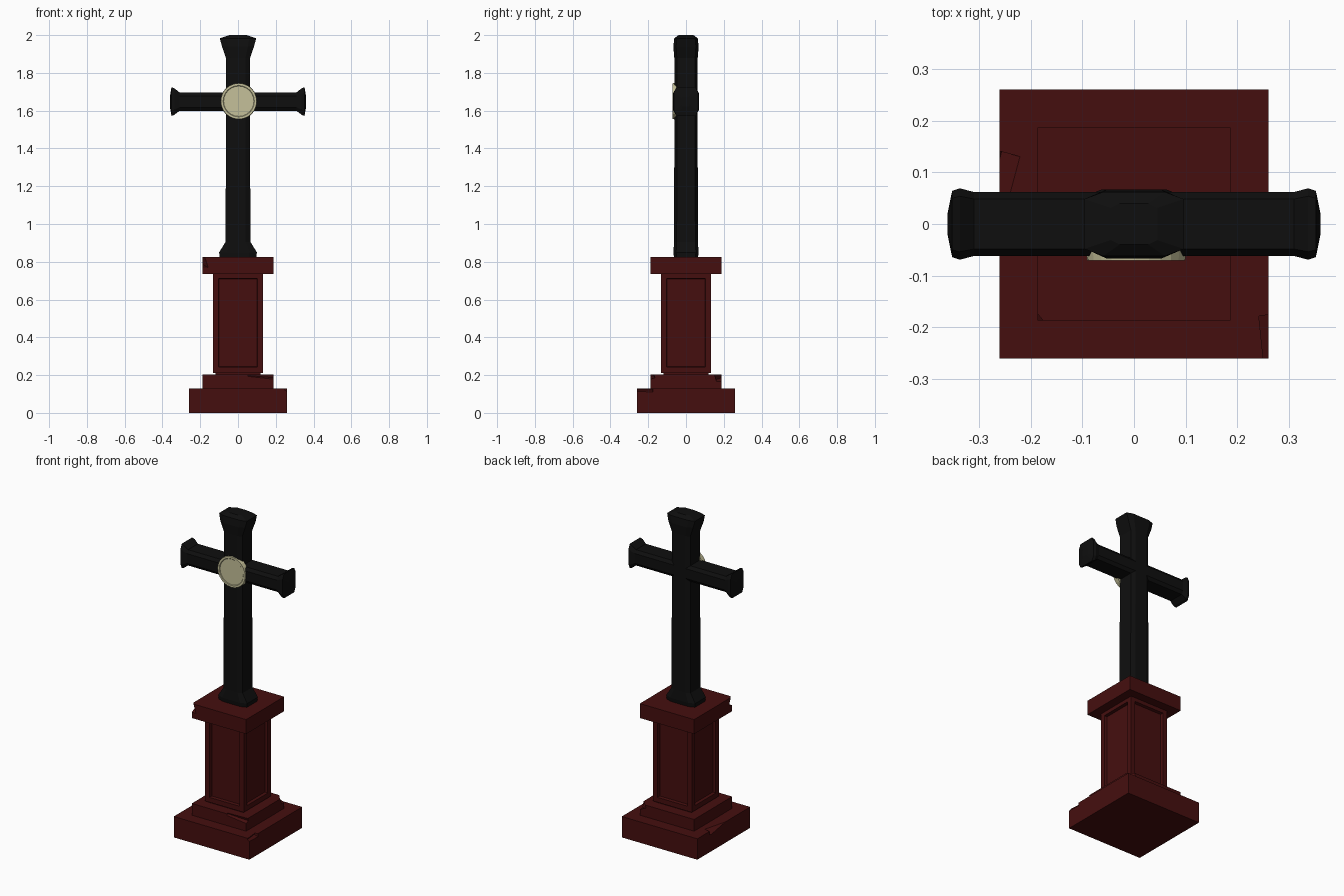
import bpy, bmesh, math
from mathutils import Matrix, Vector, Euler

if "Cube" in bpy.data.objects:
    bpy.data.objects.remove(bpy.data.objects["Cube"])


def material(name, rgb):
    m = bpy.data.materials.new(name)
    m.diffuse_color = (*rgb, 1)
    m.use_nodes = True
    m.node_tree.nodes["Principled BSDF"].inputs["Base Color"].default_value = m.diffuse_color
    return m


RED = material("dark red stone", (0.060, 0.0045, 0.0045))
BLACK = material("black iron", (0.0045, 0.0045, 0.0045))
CREAM = material("pale cream", (0.56, 0.53, 0.32))


def finish(name, bm, mat):
    bmesh.ops.recalc_face_normals(bm, faces=bm.faces[:])
    me = bpy.data.meshes.new(name)
    bm.to_mesh(me)
    bm.free()
    me.materials.append(mat)
    ob = bpy.data.objects.new(name, me)
    bpy.context.collection.objects.link(ob)
    return ob


def block_bm(half, z0, z1):
    bm = bmesh.new()
    bmesh.ops.create_cube(bm, size=1, matrix=Matrix.Translation((0, 0, (z0 + z1) / 2))
                          @ Matrix.Diagonal((half * 2, half * 2, z1 - z0, 1)))
    return bm


def chip(ob, at, size, rot):
    # broken edge: subtract a small tilted block
    bm = bmesh.new()
    bmesh.ops.create_cube(bm, size=1, matrix=Matrix.LocRotScale(
        Vector(at), Euler([math.radians(a) for a in rot]), Vector(size)))
    cutter = finish("chip_cutter", bm, RED)
    cutter.hide_render = True
    mod = ob.modifiers.new("chip", 'BOOLEAN')
    mod.operation, mod.solver, mod.object = 'DIFFERENCE', 'EXACT', cutter
    bpy.context.view_layer.objects.active = ob
    bpy.ops.object.modifier_apply(modifier=mod.name)
    bpy.data.objects.remove(cutter)


def bar(name, stations, place):
    # loft of chamfered rectangles: (position, half width, half depth)
    bm = bmesh.new()
    rings = []
    for p, w, d in stations:
        fw, fd = w * 0.62, d * 0.78
        pts = [(w, -fd), (w, fd), (fw, d), (-fw, d), (-w, fd), (-w, -fd), (-fw, -d), (fw, -d)]
        rings.append([bm.verts.new(place(a, b, p)) for a, b in pts])
    for r, s in zip(rings, rings[1:]):
        for i in range(8):
            j = (i + 1) % 8
            bm.faces.new((r[i], r[j], s[j], s[i]))
    bm.faces.new(rings[0])
    bm.faces.new(rings[-1])
    return finish(name, bm, BLACK)


# Pedestal
plinth = finish("plinth", block_bm(0.26, 0, 0.13), RED)
step = finish("step", block_bm(0.187, 0.13, 0.203), RED)
finish("neck", block_bm(0.12, 0.195, 0.22), RED)
cap = finish("cap", block_bm(0.187, 0.735, 0.825), RED)

# Shaft with recessed panels on its four sides
bm = block_bm(0.133, 0.212, 0.742)
sides = [f for f in bm.faces if abs(f.normal.z) < 0.5]
bmesh.ops.inset_individual(bm, faces=sides, thickness=0.043)
bmesh.ops.inset_individual(bm, faces=sides, thickness=0.004, depth=-0.018)
finish("panelled_shaft", bm, RED)

# Broken edges and corners
chip(plinth, (-0.267, 0.06, 0.142), (0.06, 0.16, 0.05), (0, -35, -15))
chip(plinth, (0.272, -0.235, 0.135), (0.04, 0.12, 0.05), (0, 25, 6))
chip(step, (0.13, -0.197, 0.197), (0.15, 0.05, 0.03), (20, 5, 4))
chip(step, (0.195, 0.19, 0.195), (0.07, 0.05, 0.06), (15, 20, 40))
chip(cap, (-0.195, -0.19, 0.81), (0.07, 0.04, 0.07), (15, 20, -45))

# Cross with flared ends
bar("cross_post", [(0.825, 0.097, 0.064), (0.85, 0.1, 0.067), (0.905, 0.066, 0.063),
                   (1.4, 0.064, 0.062), (1.88, 0.064, 0.062), (1.94, 0.085, 0.067),
                   (1.983, 0.096, 0.062), (2.0, 0.045, 0.04)],
    lambda a, b, p: (a, b, p))
half = [(0.31, 0.049, 0.062), (0.337, 0.07, 0.069), (0.352, 0.076, 0.064), (0.361, 0.025, 0.02)]
bar("cross_arms", [(-p, w, d) for p, w, d in reversed(half)] + half,
    lambda a, b, p: (p, b, 1.648 + a))

# Round medallion with a shallow raised rim
bm = bmesh.new()
bmesh.ops.create_cone(bm, cap_ends=True, segments=24, radius1=0.097, radius2=0.095, depth=0.03,
                      matrix=Matrix.Translation((0.004, -0.056, 1.65)) @ Matrix.Rotation(math.pi / 2, 4, 'X'))
front = [f for f in bm.faces if f.normal.y < -0.9]
bmesh.ops.inset_individual(bm, faces=front, thickness=0.012)
bmesh.ops.inset_individual(bm, faces=front, thickness=0.003, depth=-0.003)
finish("medallion", bm, CREAM)
